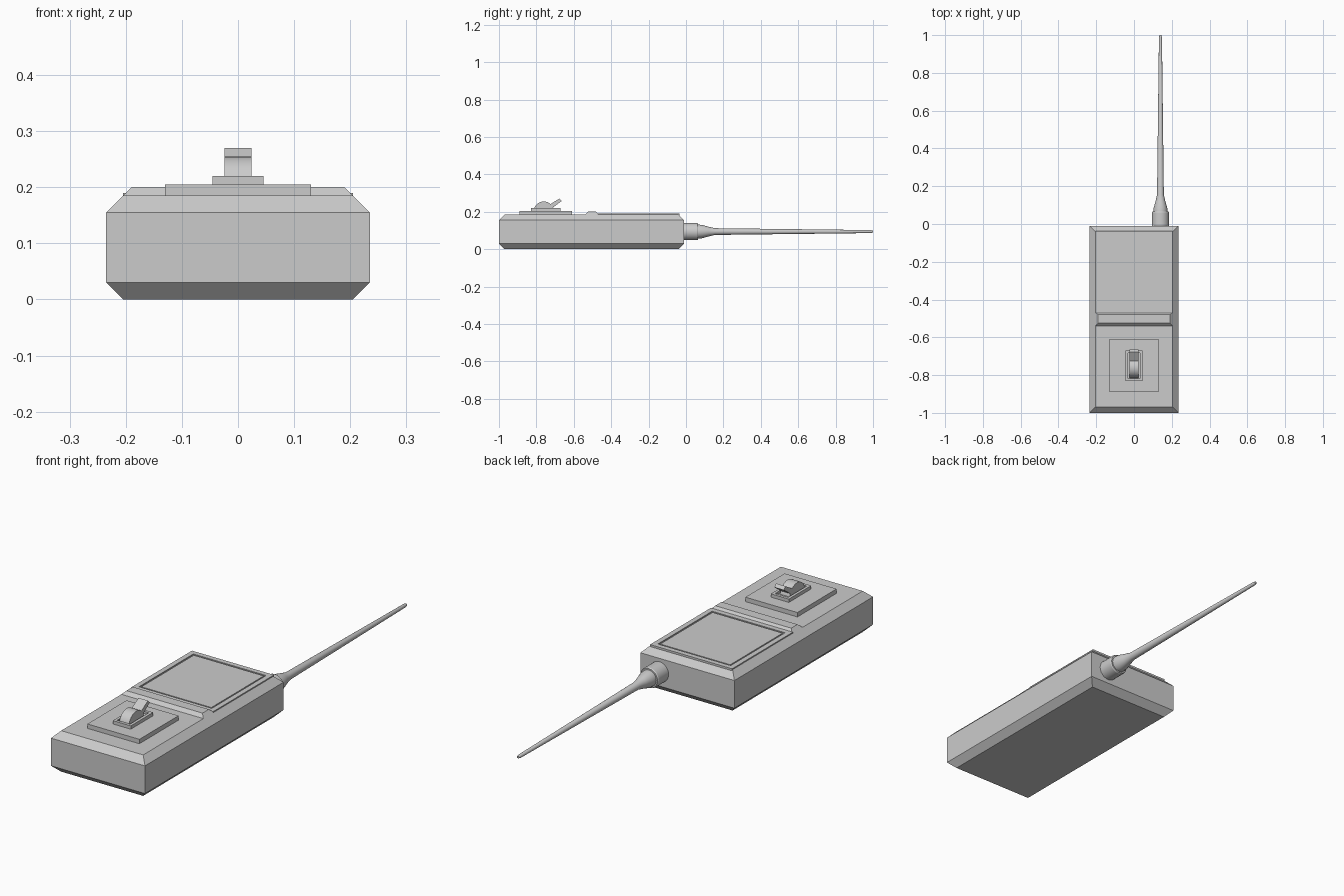
import bpy, bmesh, math

if "Cube" in bpy.data.objects:
    bpy.data.objects.remove(bpy.data.objects["Cube"])


def finish(bm, name):
    bmesh.ops.recalc_face_normals(bm, faces=bm.faces)
    me = bpy.data.meshes.new(name)
    bm.to_mesh(me)
    bm.free()
    ob = bpy.data.objects.new(name, me)
    bpy.context.collection.objects.link(ob)
    return ob


def stack(name, hx, y0, y1, rings):
    """Closed solid from stacked rectangles; each ring is (z, inset)."""
    bm = bmesh.new()
    loops = []
    for z, i in rings:
        a, b, c = hx - i, y0 + i, y1 - i
        loops.append([bm.verts.new(p) for p in
                      ((-a, b, z), (a, b, z), (a, c, z), (-a, c, z))])
    for lo, hi in zip(loops, loops[1:]):
        for k in range(4):
            n = (k + 1) % 4
            bm.faces.new((lo[k], lo[n], hi[n], hi[k]))
    bm.faces.new(loops[0][::-1])
    bm.faces.new(loops[-1])
    return finish(bm, name)


def extrude_x(name, hx, profile):
    """Side profile of (y, z) points extruded across x."""
    bm = bmesh.new()
    face = bm.faces.new([bm.verts.new((-hx, y, z)) for y, z in profile])
    res = bmesh.ops.extrude_face_region(bm, geom=[face], use_keep_orig=True)
    verts = [v for v in res["geom"] if isinstance(v, bmesh.types.BMVert)]
    bmesh.ops.translate(bm, verts=verts, vec=(2 * hx, 0, 0))
    return finish(bm, name)


def smooth(ob, degrees):
    bpy.ops.object.select_all(action='DESELECT')
    ob.select_set(True)
    bpy.context.view_layer.objects.active = ob
    bpy.ops.object.shade_smooth_by_angle(angle=math.radians(degrees))


# Chamfered case
stack("case", 0.235, -1.0, -0.01,
      [(0, 0.03), (0.03, 0), (0.155, 0), (0.185, 0.03)])

# Raised screen surround with a groove around the display
stack("screen", 0.205, -0.47, -0.036,
      [(0.18, 0), (0.19, 0), (0.19, 0.023), (0.1855, 0.023),
       (0.1855, 0.03), (0.189, 0.03)])

# Bevelled ridge across the middle
stack("ridge", 0.205, -0.54, -0.465, [(0.183, 0), (0.185, 0), (0.2, 0.015)])

# Switch plate and slotted switch base
stack("switch_plate", 0.13, -0.89, -0.61, [(0.18, 0), (0.205, 0)])
stack("switch_base", 0.045, -0.83, -0.67,
      [(0.2, 0), (0.22, 0), (0.22, 0.013), (0.21, 0.013)])

# Rounded rocker, an arc in side view
cy, cz, r = -0.76, 0.2, 0.055
arc = [(cy + r * math.cos(math.pi * k / 16), cz + r * math.sin(math.pi * k / 16))
       for k in range(17)]
smooth(extrude_x("rocker", 0.024, arc), 30)

# Lever slanting up from the rocker
extrude_x("lever", 0.024,
          [(-0.735, 0.235), (-0.718, 0.218), (-0.665, 0.257), (-0.677, 0.27)])

# Antenna lathed along y from (y, radius) points
profile = [(-0.02, 0.046), (0.06, 0.046), (0.065, 0.043), (0.065, 0.037),
           (0.085, 0.036), (0.12, 0.026), (0.155, 0.018), (0.99, 0.008), (1.0, 0.005)]
bm = bmesh.new()
sides, ax, az = 24, 0.14, 0.094
loops = [[bm.verts.new((ax + rad * math.cos(2 * math.pi * k / sides), y,
                        az + rad * math.sin(2 * math.pi * k / sides)))
          for k in range(sides)] for y, rad in profile]
for lo, hi in zip(loops, loops[1:]):
    for k in range(sides):
        n = (k + 1) % sides
        bm.faces.new((lo[k], lo[n], hi[n], hi[k]))
bm.faces.new(loops[0])
bm.faces.new(loops[-1])
smooth(finish(bm, "antenna"), 30)
